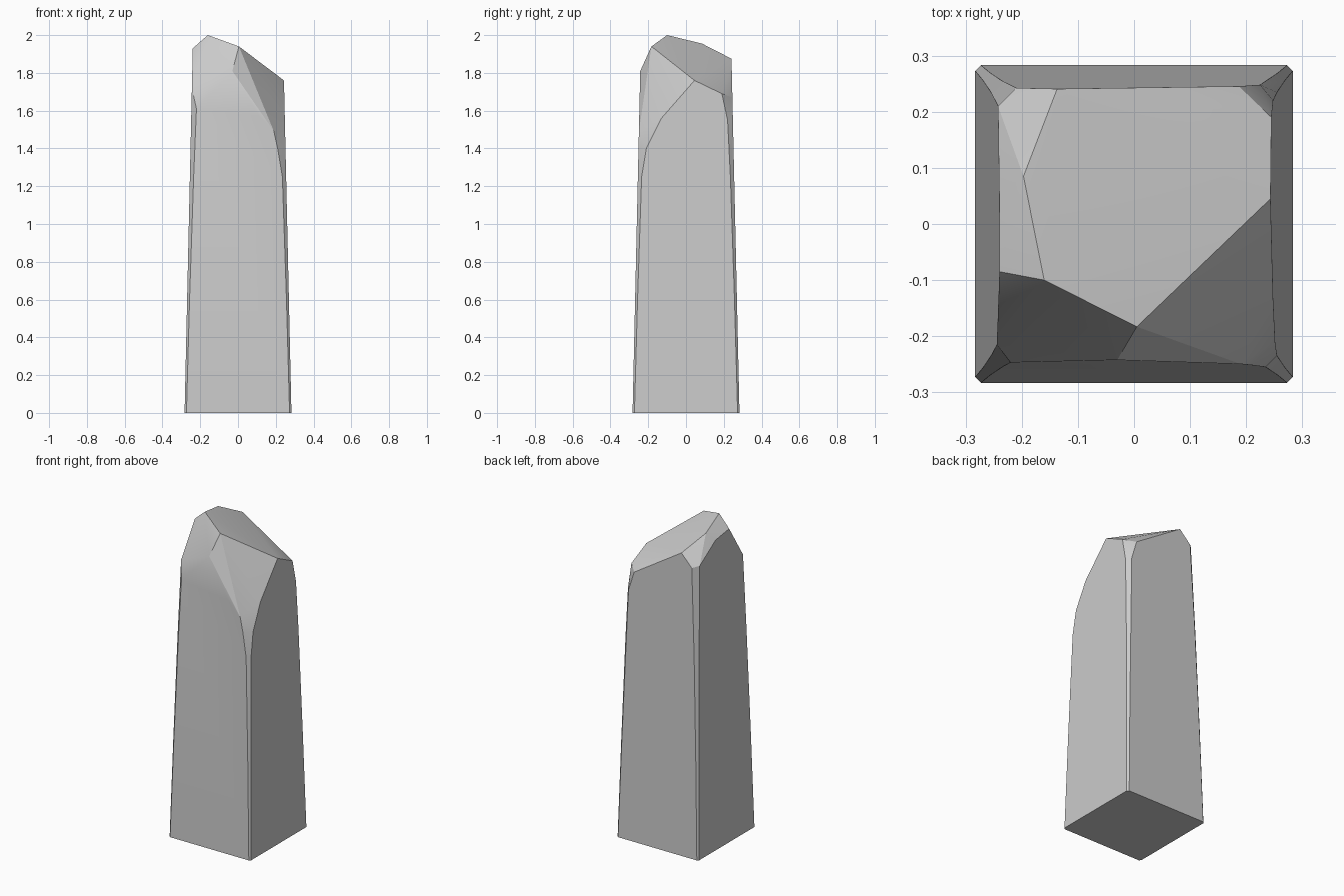
import bpy, bmesh, math

if "Cube" in bpy.data.objects:
    bpy.data.objects.remove(bpy.data.objects["Cube"])

stone = bpy.data.materials.new("grey stone")
stone.diffuse_color = (0.6, 0.6, 0.6, 1)
stone.use_nodes = True
stone.node_tree.nodes["Principled BSDF"].inputs["Base Color"].default_value = stone.diffuse_color


def half(z):
    """Half width of the tapering shaft at height z."""
    return 0.283 - 0.0225 * z


# shaft: chamfered corners at a few heights, chamfer widening upwards
pts = []
for sx in (-1, 1):
    for sy in (-1, 1):
        for z, c in ((0, 0.01), (0.6, 0.013), (1.25, 0.02)):
            h = half(z)
            pts += [(sx * h, sy * (h - c), z), (sx * (h - c), sy * h, z)]

# broken crown: ridge corners on top
pts += [(-0.16, -0.10, 2.0), (0.005, -0.183, 1.94), (0.10, -0.08, 1.862),
        (-0.197, 0.085, 1.955)]
# chipped rim, as (position along the face, height) for each side
front = [(-0.03, 1.81), (-0.22, 1.61), (0.11, 1.57), (0.19, 1.49), (0.21, 1.40)]
back = [(-0.137, 1.875), (-0.21, 1.80), (0.187, 1.67), (0.225, 1.55)]
left = [(-0.085, 1.93), (0.05, 1.91), (0.21, 1.81), (-0.215, 1.72)]
right = [(0.045, 1.76), (0.19, 1.69), (0.22, 1.55),
         (-0.13, 1.56), (-0.165, 1.46), (-0.21, 1.40)]
pts += [(u, -half(z), z) for u, z in front] + [(u, half(z), z) for u, z in back]
pts += [(-half(z), u, z) for u, z in left] + [(half(z), u, z) for u, z in right]

# wrap the points in a convex skin
bm = bmesh.new()
for p in pts:
    bm.verts.new(p)
res = bmesh.ops.convex_hull(bm, input=bm.verts)
loose = [v for v in bm.verts if not v.link_faces]
bmesh.ops.delete(bm, geom=loose, context='VERTS')
bmesh.ops.recalc_face_normals(bm, faces=bm.faces)
mesh = bpy.data.meshes.new("stone_pillar")
bm.to_mesh(mesh)
bm.free()
mesh.materials.append(stone)
pillar = bpy.data.objects.new("stone_pillar", mesh)
bpy.context.collection.objects.link(pillar)
bpy.context.view_layer.objects.active = pillar
pillar.select_set(True)
bpy.ops.object.shade_smooth_by_angle(angle=math.radians(20))
